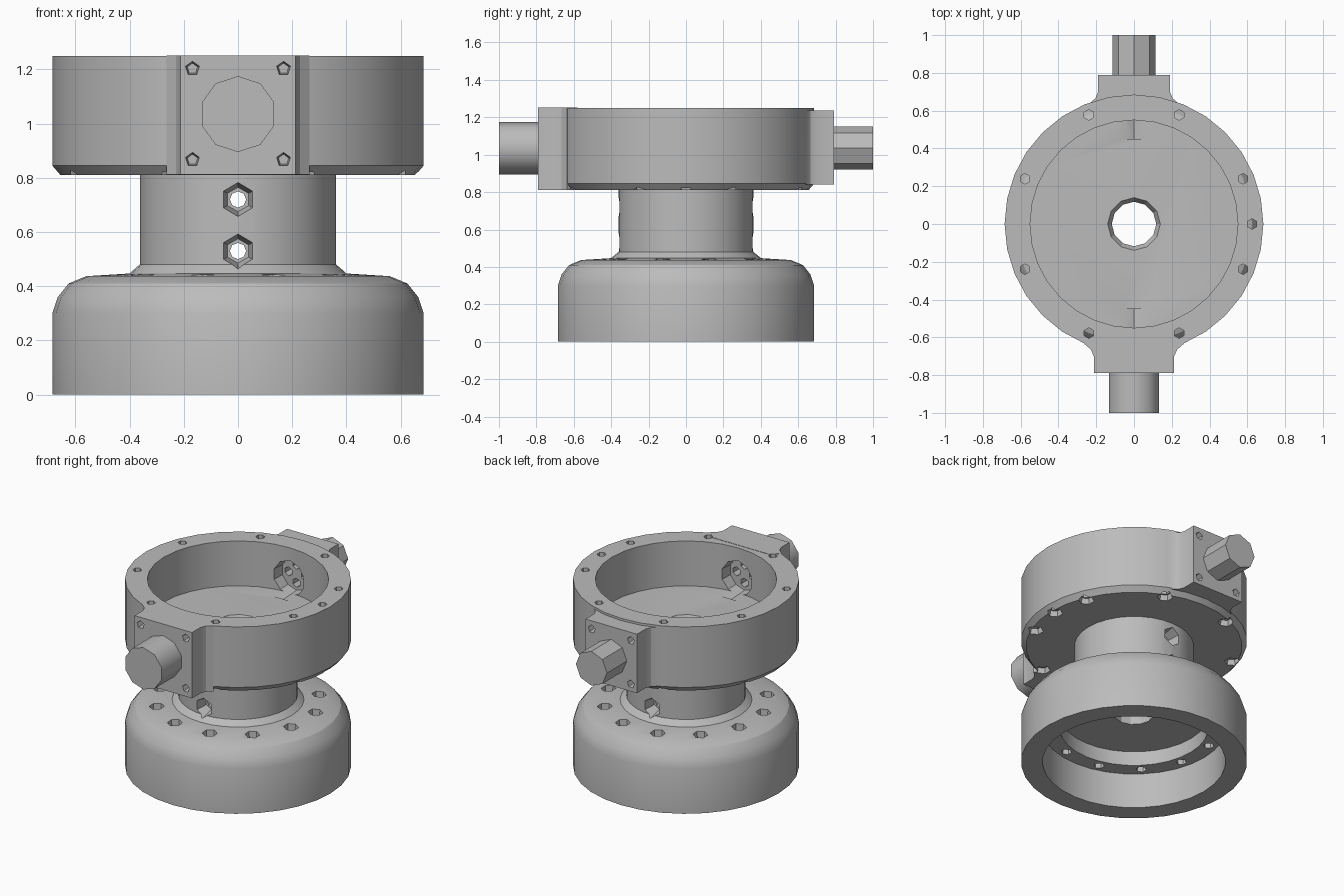
import bpy, bmesh, math
from math import radians, sin, cos, pi
from mathutils import Matrix, Vector

cube = bpy.data.objects.get("Cube")
if cube:
    bpy.data.objects.remove(cube, do_unlink=True)

grey = bpy.data.materials.new("plain grey")
grey.use_nodes = True
grey.diffuse_color = (0.5, 0.5, 0.5, 1)
grey.node_tree.nodes["Principled BSDF"].inputs["Base Color"].default_value = (0.5, 0.5, 0.5, 1)


def make(name, bm):
    bmesh.ops.recalc_face_normals(bm, faces=bm.faces)
    mesh = bpy.data.meshes.new(name)
    bm.to_mesh(mesh)
    bm.free()
    mesh.materials.append(grey)
    ob = bpy.data.objects.new(name, mesh)
    bpy.context.collection.objects.link(ob)
    return ob


def lathe(name, profile, segs):
    """Solid of revolution from (radius, z) points, capped at both ends."""
    bm = bmesh.new()
    rings = [[bm.verts.new((r * cos(2 * pi * i / segs), r * sin(2 * pi * i / segs), z))
              for i in range(segs)] for r, z in profile]
    for a, b in zip(rings, rings[1:]):
        for i in range(segs):
            j = (i + 1) % segs
            bm.faces.new((a[i], a[j], b[j], b[i]))
    bm.faces.new(rings[0][::-1])
    bm.faces.new(rings[-1])
    return make(name, bm)


def cones(name, items, segs):
    """Several cones in one mesh; each item is start, end, start radius, end radius."""
    bm = bmesh.new()
    for start, end, r1, r2 in items:
        a, b = Vector(start), Vector(end)
        turn = (b - a).to_track_quat('Z', 'Y').to_matrix().to_4x4()
        bmesh.ops.create_cone(bm, cap_ends=True, segments=segs, radius1=r1, radius2=r2,
                              depth=(b - a).length,
                              matrix=Matrix.Translation((a + b) / 2) @ turn)
    return make(name, bm)


def prism(name, outline, z0, z1):
    bm = bmesh.new()
    face = bm.faces.new([bm.verts.new((x, y, z0)) for x, y in outline])
    up = bmesh.ops.extrude_face_region(bm, geom=[face])["geom"]
    bmesh.ops.translate(bm, vec=(0, 0, z1 - z0),
                        verts=[v for v in up if isinstance(v, bmesh.types.BMVert)])
    return make(name, bm)


def combine(target, tool, operation):
    mod = target.modifiers.new(operation, 'BOOLEAN')
    mod.operation, mod.solver, mod.object = operation, 'EXACT', tool
    bpy.context.view_layer.objects.active = target
    bpy.ops.object.modifier_apply(modifier=mod.name)
    bpy.data.objects.remove(tool, do_unlink=True)


def polar(radius, degrees, z):
    return (radius * cos(radians(degrees)), radius * sin(radians(degrees)), z)


# Main turned body: flanged foot, neck and upper ring
body = lathe("housing", [
    (0.685, 0), (0.685, 0.30), (0.665, 0.36), (0.625, 0.41), (0.56, 0.437), (0.40, 0.447),
    (0.38, 0.465), (0.362, 0.48), (0.362, 0.81), (0.655, 0.81), (0.685, 0.845),
    (0.685, 1.25)], 32)

# Side bosses: a flared block at front and back
for side, half, z0, z1 in ((-1, 0.213, 0.812, 1.252), (1, 0.19, 0.84, 1.235)):
    right = [(half, 0.79), (half, 0.70), (half + 0.015, 0.665), (half + 0.05, 0.635), (half, 0.58)]
    outline = [(x, side * y) for x, y in right]
    outline += [(-x, y) for x, y in reversed(outline)]
    combine(body, prism("boss", outline, z0, z1), 'UNION')

# Cup, foot cavity with its stepped ledge, and the centre bore
combine(body, lathe("cup_cutter", [(0.55, 0.95), (0.55, 1.4)], 32), 'DIFFERENCE')
combine(body, lathe("foot_cutter", [(0.555, -0.1), (0.555, 0.235), (0.45, 0.235),
                                    (0.45, 0.33)], 32), 'DIFFERENCE')
combine(body, lathe("bore_cutter", [(0.118, 0.2), (0.118, 0.91), (0.15, 0.97)], 12), 'DIFFERENCE')

# Bolt holes through the foot flange
combine(body, cones("foot_holes", [(polar(0.5, 15 + 30 * i, 0.2), polar(0.5, 15 + 30 * i, 0.5),
                                    0.03, 0.05) for i in range(12)], 6), 'DIFFERENCE')

# Bolt holes through the upper ring, widened underneath
angles = [22.5 + 45 * i for i in range(8)] + [0]
combine(body, cones("ring_holes", [(polar(0.625, a, 0.78), polar(0.625, a, 1.3), 0.028, 0.028)
                                   for a in angles], 6), 'DIFFERENCE')
combine(body, cones("ring_sinks", [(polar(0.625, a, 0.78), polar(0.625, a, 0.845), 0.055, 0.04)
                                   for a in angles], 6), 'DIFFERENCE')

# Radial ports through the neck, countersunk on both sides
levels = (0.53, 0.72)
combine(body, cones("port_holes", [((0, -0.5, z), (0, 0.5, z), 0.03, 0.03) for z in levels], 8),
        'DIFFERENCE')
combine(body, cones("port_sinks", [((0, s * 0.42, z), (0, s * 0.28, z), 0.075, 0.045)
                                   for z in levels for s in (-1, 1)], 6), 'DIFFERENCE')

# Screw holes in the boss faces
screws = []
for side, dx, dz in ((-1, 0.168, 0.168), (1, 0.145, 0.145)):
    for sx in (-1, 1):
        for sz in (-1, 1):
            x, z = sx * dx, 1.035 + sz * dz
            screws.append(((x, side * 0.82, z), (x, side * 0.73, z), 0.03, 0.02))
combine(body, cones("boss_holes", screws, 5), 'DIFFERENCE')

# Recesses inside the cup, each with a cluster of small holes
combine(body, cones("cup_recesses", [((0, s * 0.45, 1.05), (0, s * 0.62, 1.05), 0.12, 0.11)
                                     for s in (-1, 1)], 10), 'DIFFERENCE')
combine(body, cones("cup_recess_holes", [
    ((0.06 * cos(pi * k / 2), s * 0.6, 1.05 + 0.06 * sin(pi * k / 2)),
     (0.06 * cos(pi * k / 2), s * 0.7, 1.05 + 0.06 * sin(pi * k / 2)), 0.03, 0.03)
    for s in (-1, 1) for k in range(4)], 6), 'DIFFERENCE')

# Shafts standing out of the bosses
front = cones("front_shaft", [((0, -0.78, 1.035), (0, -1, 1.035), 0.14, 0.14)], 10)
back = cones("back_shaft", [((0, 0.78, 1.035), (0, 1, 1.035), 0.115, 0.115)], 8)

# Smooth the round walls, keep the edges sharp
bpy.ops.object.select_all(action='DESELECT')
for ob, limit in ((body, 24), (front, 40), (back, 30)):
    ob.select_set(True)
    bpy.context.view_layer.objects.active = ob
    bpy.ops.object.shade_smooth_by_angle(angle=radians(limit))
    ob.select_set(False)
